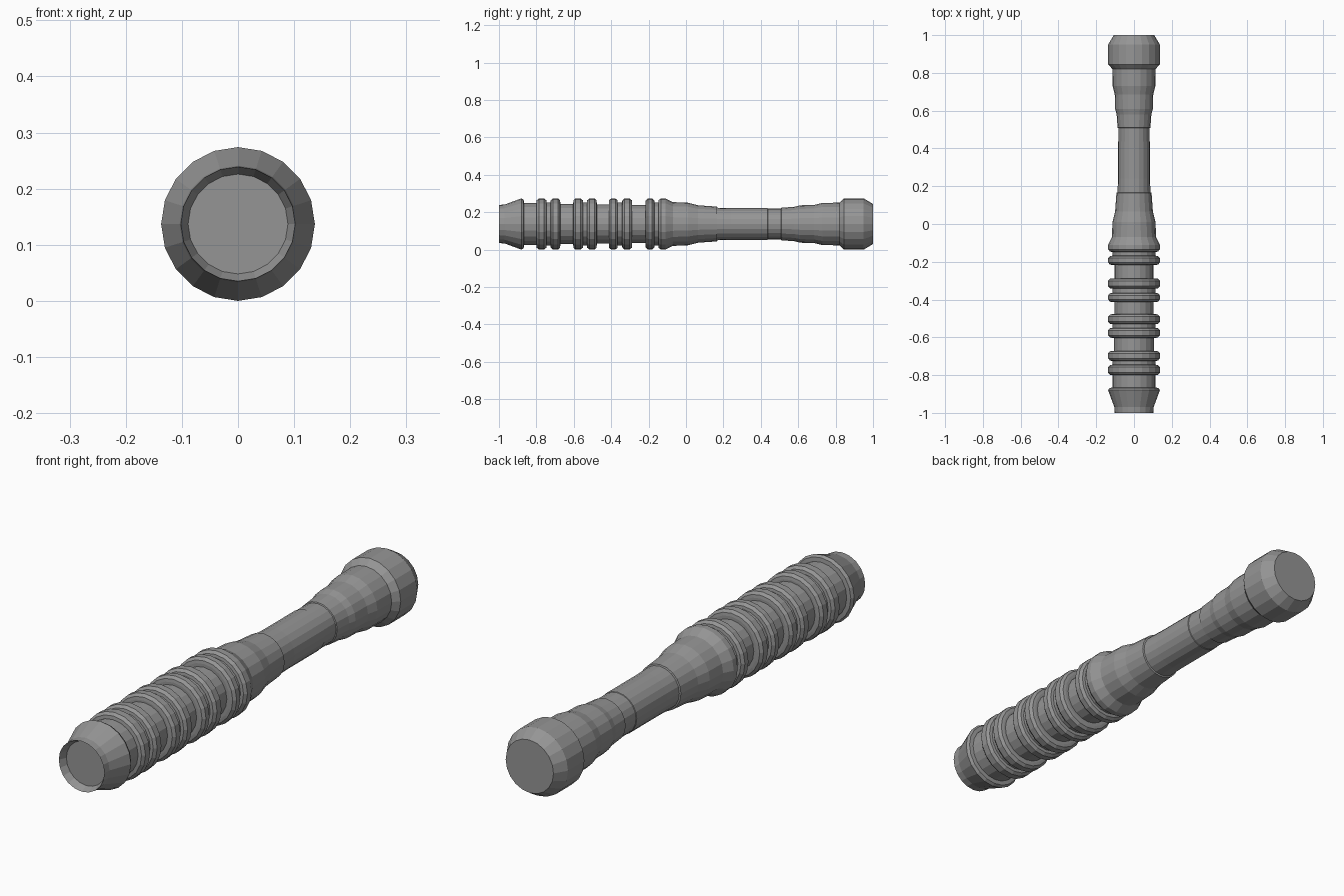
import bpy, bmesh, math

cube = bpy.data.objects.get("Cube")
if cube:
    bpy.data.objects.remove(cube)

SIDES = 20
RADIUS = 0.137

metal = bpy.data.materials.new("grey metal")
metal.use_nodes = True
GREY = (0.3, 0.3, 0.3, 1)
metal.diffuse_color = GREY
metal.node_tree.nodes["Principled BSDF"].inputs["Base Color"].default_value = GREY


def lathe(name, profile):
    """Turn (y, radius) pairs around the long axis and close both ends."""
    bm = bmesh.new()
    rings = []
    for y, r in profile:
        angles = [2 * math.pi * i / SIDES for i in range(SIDES)]
        rings.append([bm.verts.new((r * math.sin(a), y, RADIUS + r * math.cos(a)))
                      for a in angles])
    for a, b in zip(rings, rings[1:]):
        for i in range(SIDES):
            j = (i + 1) % SIDES
            bm.faces.new((a[i], a[j], b[j], b[i]))
    bm.faces.new(rings[0])
    bm.faces.new(rings[-1])
    bmesh.ops.recalc_face_normals(bm, faces=bm.faces)
    mesh = bpy.data.meshes.new(name)
    bm.to_mesh(mesh)
    bm.free()
    mesh.materials.append(metal)
    obj = bpy.data.objects.new(name, mesh)
    bpy.context.collection.objects.link(obj)
    return obj


def ridge(start, end):
    """Raised grip ring with bevelled edges."""
    return [(start, 0.115), (start + 0.002, 0.127), (start + 0.013, RADIUS),
            (end - 0.013, RADIUS), (end - 0.002, 0.127), (end, 0.115)]


# Flared pommel with a recessed end cap
pommel = [(-0.97, 0.089), (-1.0, 0.102), (-0.97, 0.104), (-0.88, RADIUS),
          (-0.868, 0.13), (-0.866, 0.113)]

# Grip made of ridge pairs separated by plain bands
grip = [(-0.866, 0.113)]
pairs = [(-0.8, -0.745, -0.725, -0.672, 0.113, 0.107),
         (-0.603, -0.55, -0.53, -0.477, 0.107, 0.104),
         (-0.413, -0.365, -0.342, -0.288, 0.104, 0.102)]
for a, b, c, d, before, after in pairs:
    grip += [(a, before)] + ridge(a, b) + ridge(c, d) + [(d, after)]
grip += [(-0.217, 0.102)] + ridge(-0.217, -0.168)

# Collar swelling from the last ridge, then stepping down to the neck
collar = [(-0.168, 0.115), (-0.148, 0.115), (-0.146, 0.127), (-0.135, RADIUS),
          (-0.11, RADIUS), (-0.07, 0.117), (0.01, 0.114), (0.065, 0.1),
          (0.165, 0.093), (0.167, 0.087)]

# Narrow neck
neck = [(0.167, 0.087), (0.24, 0.085), (0.436, 0.085), (0.438, 0.083),
        (0.508, 0.083), (0.51, 0.087)]

# Emitter widening to the bevelled head
emitter = [(0.51, 0.087), (0.58, 0.092), (0.61, 0.1), (0.685, 0.102),
           (0.73, 0.113), (0.82, 0.114), (0.845, RADIUS), (0.95, RADIUS),
           (1.0, 0.107)]

# The whole handle is one turned body
sections = [pommel, grip, collar, neck, emitter]
profile = []
for section in sections:
    for point in section:
        if not profile or point != profile[-1]:
            profile.append(point)
lathe("handle", profile)
